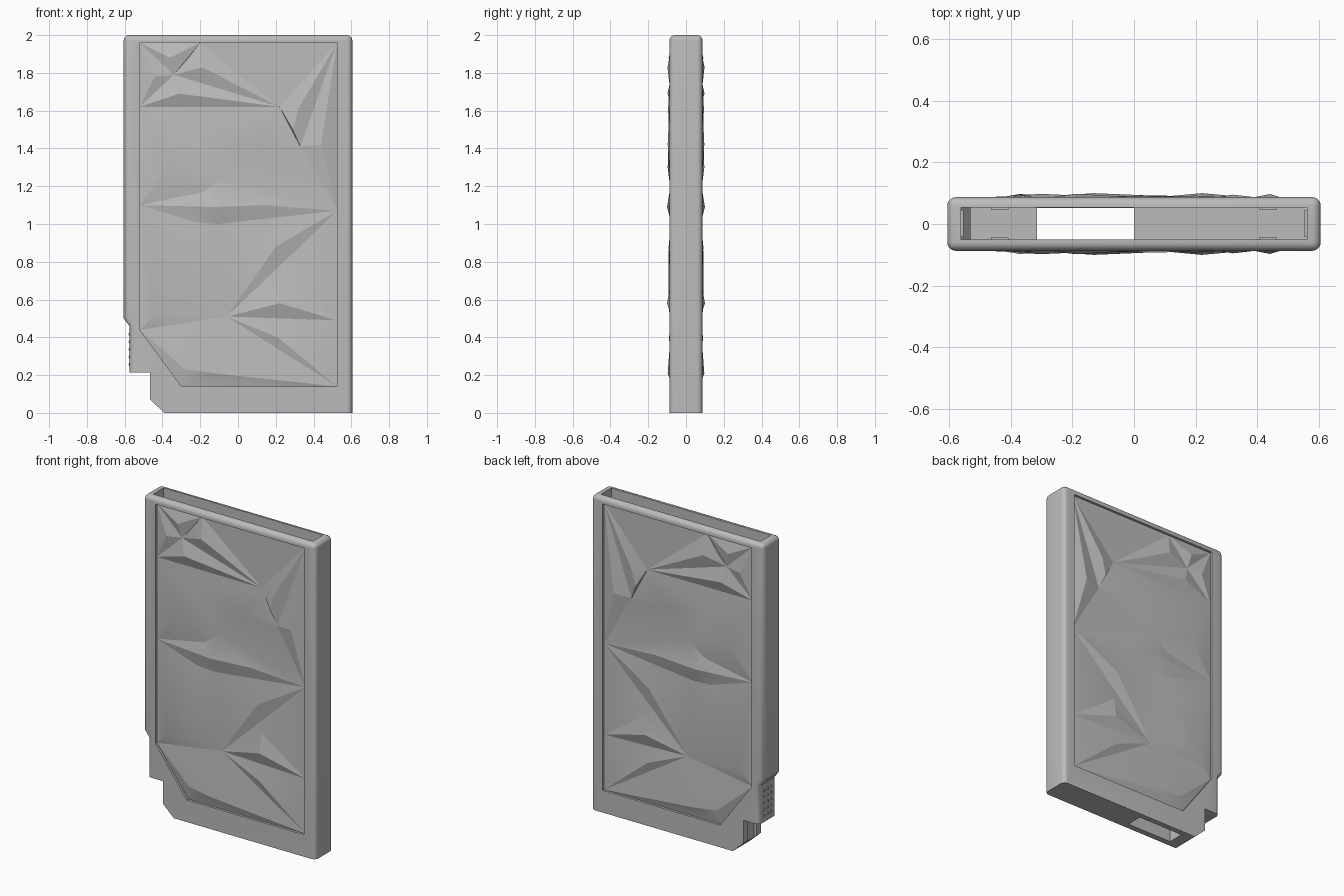
import bpy, bmesh, math
from mathutils import Vector
from mathutils.geometry import delaunay_2d_cdt

if "Cube" in bpy.data.objects:
    bpy.data.objects.remove(bpy.data.objects["Cube"])

grey = bpy.data.materials.new("plain grey")
grey.diffuse_color = (0.5, 0.5, 0.5, 1)
grey.use_nodes = True
grey.node_tree.nodes["Principled BSDF"].inputs["Base Color"].default_value = grey.diffuse_color


def finish(name, bm, angle=30):
    me = bpy.data.meshes.new(name)
    bm.to_mesh(me)
    bm.free()
    me.materials.append(grey)
    ob = bpy.data.objects.new(name, me)
    bpy.context.collection.objects.link(ob)
    smooth(ob, angle)
    return ob


def smooth(ob, angle):
    bpy.ops.object.select_all(action='DESELECT')
    ob.select_set(True)
    bpy.context.view_layer.objects.active = ob
    bpy.ops.object.shade_smooth_by_angle(angle=math.radians(angle))


def prism(outline, y0, y1):
    """Extrude an x-z outline from y0 to y1."""
    bm = bmesh.new()
    f = bm.faces.new([bm.verts.new((x, y0, z)) for x, z in outline])
    ext = bmesh.ops.extrude_face_region(bm, geom=[f])["geom"]
    bmesh.ops.translate(bm, vec=(0, y1 - y0, 0),
                        verts=[v for v in ext if isinstance(v, bmesh.types.BMVert)])
    bmesh.ops.recalc_face_normals(bm, faces=bm.faces)
    return bm


def box(x0, x1, z0, z1):
    return [(x0, z0), (x1, z0), (x1, z1), (x0, z1)]


# Sleeve body with stepped lower corner, rounded except along the bottom
outline = [(0.605, 0), (0.605, 2), (-0.605, 2), (-0.605, 0.5), (-0.575, 0.46),
           (-0.575, 0.215), (-0.465, 0.215), (-0.465, 0.07), (-0.39, 0)]
bm = prism(outline, -0.087, 0.087)


def rounded(e):
    a, b = (v.co for v in e.verts)
    if abs(a.y - b.y) > 0.1:
        return a.z > 1.9
    return max(a.z, b.z) > 0.4


bmesh.ops.bevel(bm, geom=[e for e in bm.edges if rounded(e)], offset=0.028,
                segments=5, profile=0.5, affect='EDGES', clamp_overlap=True)
body = finish("sleeve_body", bm)

# Cavity, bottom slot, side groove and panel recesses
cavity = [(0.56, 2.1), (0.56, 0.1), (-0.315, 0.1), (-0.315, 0.26), (-0.53, 0.26),
          (-0.53, 0.46), (-0.56, 0.5), (-0.56, 2.1)]
panel = [(-0.52, 1.96), (-0.20, 1.96), (0.525, 1.96), (0.525, 1.07), (0.525, 0.49),
         (0.525, 0.14), (-0.30, 0.14), (-0.52, 0.44), (-0.52, 1.10), (-0.52, 1.62)]
cuts = [(cavity, -0.05, 0.053), (box(-0.315, 0, -0.1, 0.2), -0.0495, 0.0525),
        (box(-0.6, -0.445, -0.1, 0.19), -0.045, 0.045),
        (panel, -0.2, -0.06), (panel, 0.06, 0.2)]
for shape, y0, y1 in cuts:
    cutter = finish("cutter", prism(shape, y0, y1))
    mod = body.modifiers.new("cut", 'BOOLEAN')
    mod.operation, mod.solver, mod.object = 'DIFFERENCE', 'EXACT', cutter
    bpy.context.view_layer.objects.active = body
    bpy.ops.object.modifier_apply(modifier=mod.name)
    bpy.data.objects.remove(cutter)
smooth(body, 30)

# Faceted relief: inner points as x, z, height
relief = [(-.36, 1.88, .092), (-.27, 1.87, .080), (-.44, 1.78, .090), (-.34, 1.79, .076),
          (-.19, 1.83, .098), (.22, 1.62, .074), (-.31, 1.69, .098), (.32, 1.61, .095),
          (.29, 1.50, .090), (.33, 1.41, .075), (.44, 1.42, .097), (-.08, 1.25, .075),
          (-.37, 1.30, .097), (-.18, 1.17, .078), (-.13, 1.09, .100), (-.11, 1.0, .074),
          (-.23, 1.01, .080), (-.25, .85, .092), (.22, .70, .080), (.22, .58, .100),
          (-.06, .51, .074), (.21, .40, .090), (-.44, .52, .088), (-.28, .23, .090),
          (-.13, .21, .097), (.15, 1.10, .088), (.10, 1.42, .092), (-.25, 1.48, .090),
          (.20, .88, .092), (-.30, .60, .092)]
creases = [(13, 14), (14, 15), (13, 15), (16, 15), (15, 9), (9, 13), (0, 13), (1, 13),
           (15, 19), (15, 17), (2, 19), (2, 20), (20, 3), (19, 3), (2, 15), (19, 21),
           (21, 22), (22, 8), (8, 23), (23, 21), (8, 24), (24, 25), (8, 26), (26, 25),
           (21, 3), (25, 3), (25, 30), (30, 28), (28, 4), (30, 29), (29, 4), (30, 4),
           (3, 30), (30, 5), (7, 33), (6, 34), (34, 5), (33, 34), (7, 34), (7, 30)]
n = len(panel)
pts = [Vector(p) for p in panel] + [Vector(p[:2]) for p in relief]
height = [0.072] * n + [p[2] for p in relief]
rim = [(i, (i + 1) % n) for i in range(n)]
co, _, tris, orig, _, _ = delaunay_2d_cdt(pts, rim + creases, [], 1, 1e-5)
for name, side in (("front_faceted_panel", -1), ("back_faceted_panel", 1)):
    bm = bmesh.new()
    vs = [bm.verts.new((c.x, side * (height[o[0]] if o else 0.08), c.y))
          for c, o in zip(co, orig)]
    for t in tris:
        f = bm.faces.new([vs[i] for i in t])
        f.normal_update()
        if f.normal.y * side < 0:
            f.normal_flip()
    finish(name, bm, 11)

# Retaining clips and end ribs inside the opening
for sx, label in ((-1, "left"), (1, "right")):
    x = 0.435 * sx
    for y0, y1, face in ((-0.052, -0.044, "front"), (0.047, 0.055, "back")):
        finish(f"{label}_{face}_clip", prism(box(x - 0.028, x + 0.028, 1.86, 1.9), y0, y1))
    lo, hi = sorted((0.552 * sx, 0.562 * sx))
    finish(f"{label}_end_rib", prism(box(lo, hi, 1.8, 1.94), -0.042, 0.045))

# Small triangular grip studs on the stepped side
for row in range(5):
    for col in range(3):
        y, z = -0.035 + 0.035 * col, 0.255 + 0.04 * row
        bm = bmesh.new()
        base = [bm.verts.new((-0.574, y + dy, z + dz))
                for dy, dz in ((-0.013, -0.01), (0.013, -0.01), (0, 0.015))]
        tip = bm.verts.new((-0.580, y, z))
        bm.faces.new(base)
        for i in range(3):
            bm.faces.new((base[i], base[(i + 1) % 3], tip))
        bmesh.ops.recalc_face_normals(bm, faces=bm.faces)
        finish("grip_stud", bm, 5)
